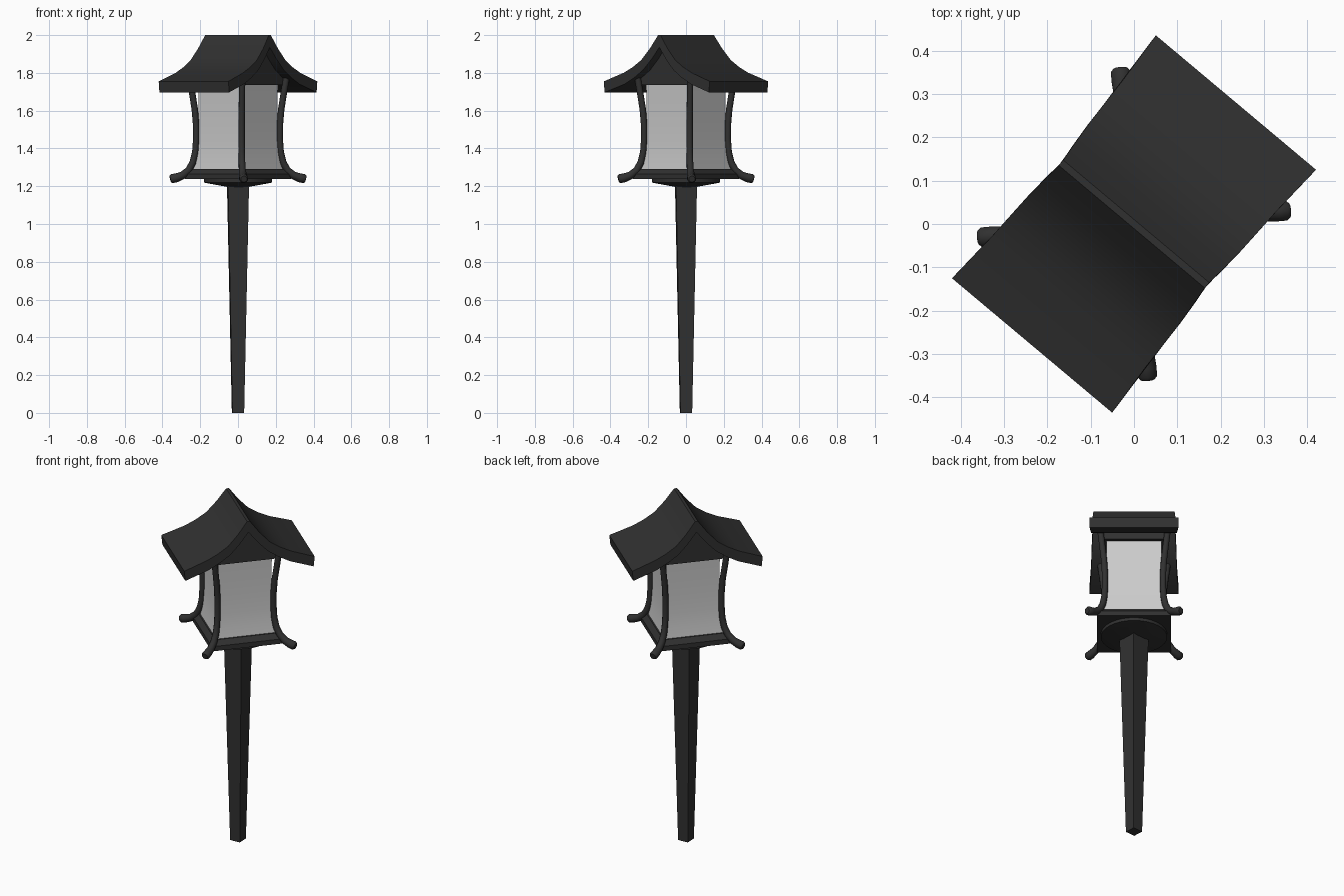
import bpy, bmesh
from math import sin, cos, pi, radians, hypot

if "Cube" in bpy.data.objects:
    bpy.data.objects.remove(bpy.data.objects["Cube"])

dark = bpy.data.materials.new("dark_metal")
dark.diffuse_color = (0.03, 0.03, 0.03, 1)
dark.use_nodes = True
dark.node_tree.nodes["Principled BSDF"].inputs["Base Color"].default_value = dark.diffuse_color
TURN = radians(-40)  # the lantern head is turned relative to the grid


def loft(name, rings, turn=TURN, mat=dark, smooth=30):
    """Skin a list of equal-length rings and cap both ends."""
    bm = bmesh.new()
    vs = [[bm.verts.new(p) for p in ring] for ring in rings]
    n = len(vs[0])
    for a, b in zip(vs, vs[1:]):
        for i in range(n):
            j = (i + 1) % n
            bm.faces.new((a[i], a[j], b[j], b[i]))
    bm.faces.new(vs[0])
    bm.faces.new(vs[-1])
    bmesh.ops.recalc_face_normals(bm, faces=bm.faces)
    me = bpy.data.meshes.new(name)
    bm.to_mesh(me)
    bm.free()
    ob = bpy.data.objects.new(name, me)
    bpy.context.collection.objects.link(ob)
    ob.rotation_euler.z = turn
    if mat:
        me.materials.append(mat)
    bpy.ops.object.select_all(action='DESELECT')
    ob.select_set(True)
    bpy.context.view_layer.objects.active = ob
    bpy.ops.object.shade_smooth_by_angle(angle=radians(smooth))
    return ob


def square(h, z):
    return [(-h, -h, z), (h, -h, z), (h, h, z), (-h, h, z)]


def circle(r, z, n=32):
    return [(r * cos(2 * pi * i / n), r * sin(2 * pi * i / n), z) for i in range(n)]


# ground stake, tapered square bar
loft("stake", [square(0.031, 0), square(0.056, 1.225)], turn=radians(3))

# round collar and square tray under the glass
loft("collar", [circle(0.06, 1.197), circle(0.18, 1.219), circle(0.18, 1.24)])
loft("base_tray", [square(0.2, 1.237), square(0.2, 1.265), square(0.175, 1.292)])

# glass box, flaring slightly at the bottom
glass = [(0.168, 1.285), (0.158, 1.35), (0.152, 1.43), (0.149, 1.52), (0.148, 1.63), (0.15, 1.745)]
loft("glass", [square(h, z) for h, z in glass], mat=None)

# curved roof slab: (v, z, half length) for top and underside
top = [(0.008, 2.0, 0.22), (0.06, 1.93, 0.225), (0.117, 1.868, 0.229), (0.175, 1.83, 0.231),
       (0.236, 1.80, 0.233), (0.366, 1.755, 0.241)]
under = [(0.36, 1.697, 0.241), (0.23, 1.74, 0.233), (0.165, 1.774, 0.231),
         (0.105, 1.815, 0.229), (0.05, 1.872, 0.225), (0.0, 1.935, 0.22)]
half = top + under
profile = half + [(-v, z, u) for v, z, u in reversed(half[:-1])]
loft("roof", [[(s * u, v, z) for v, z, u in profile] for s in (-1, 1)])

# gable block filling the space under the roof
gable = [(0.17, 1.735), (0.17, 1.785), (0.108, 1.825), (0.05, 1.885), (0, 1.945)]
gable += [(-v, z) for v, z in reversed(gable[:-1])]
loft("gable_block", [[(u, v, z) for v, z in gable] for u in (-0.17, 0.17)])

# curved corner posts with thickened feet: (distance from axis, z, radius)
path = [(0.257, 1.775, 0.017), (0.243, 1.69, 0.017), (0.23, 1.61, 0.017), (0.223, 1.53, 0.017),
        (0.222, 1.45, 0.017), (0.227, 1.38, 0.017), (0.24, 1.325, 0.018), (0.262, 1.285, 0.019),
        (0.295, 1.257, 0.021), (0.33, 1.244, 0.024), (0.352, 1.24, 0.024), (0.36, 1.238, 0.017)]
for k in range(4):
    a = pi / 4 + k * pi / 2
    rings = []
    for i, (r, z, w) in enumerate(path):
        p, q = path[max(i - 1, 0)], path[min(i + 1, len(path) - 1)]
        L = hypot(q[0] - p[0], q[1] - p[1])
        tr, tz = (q[0] - p[0]) / L, (q[1] - p[1]) / L
        ring = []
        for j in range(10):
            c, s = w * cos(2 * pi * j / 10), w * sin(2 * pi * j / 10)
            rr = r - tz * c
            ring.append((rr * cos(a) - s * sin(a), rr * sin(a) + s * cos(a), z + tr * c))
        rings.append(ring)
    loft(f"corner_post_{k + 1}", rings, smooth=40)
